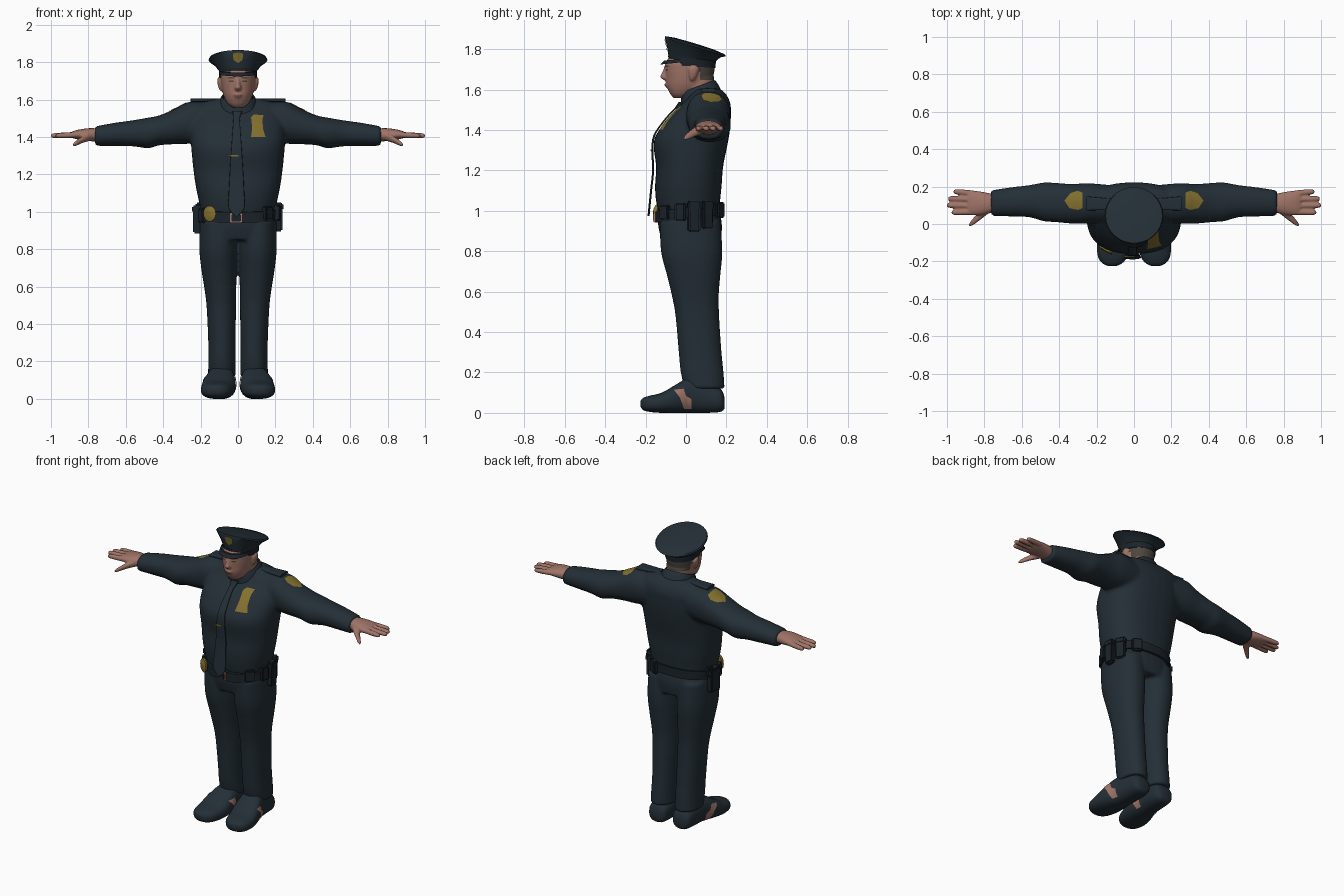
import bpy, bmesh
from math import sin, cos, pi, radians, copysign
from mathutils import Vector, Matrix
from mathutils.bvhtree import BVHTree

if "Cube" in bpy.data.objects:
    bpy.data.objects.remove(bpy.data.objects["Cube"])


def material(name, r, g, b):
    m = bpy.data.materials.new(name)
    m.diffuse_color = (r, g, b, 1)
    m.use_nodes = True
    m.node_tree.nodes["Principled BSDF"].inputs["Base Color"].default_value = m.diffuse_color
    return m


NAVY = material("navy cloth", 0.017, 0.028, 0.037)
DARK = material("dark leather", 0.011, 0.017, 0.023)
GOLD = material("gold", 0.23, 0.165, 0.028)
SKIN = material("skin", 0.35, 0.175, 0.135)
HAIR = material("grey hair", 0.075, 0.06, 0.05)
LIP = material("lips", 0.22, 0.09, 0.07)


# Ring = centre, half-axis U, half-axis V
def Z(z, cx, cy, rx, ry, tilt=0):
    t = radians(tilt)
    return (cx, cy, z, rx, 0, 0, 0, ry * cos(t), -ry * sin(t))


def X(x, cy, cz, ry, rz):
    return (x, cy, cz, 0, ry, 0, 0, 0, rz)


def Y(y, cx, rx, z0, z1):
    return (cx, y, (z0 + z1) / 2, rx, 0, 0, 0, 0, (z1 - z0) / 2)


def spline(rows, steps):
    out = []
    for i in range(len(rows) - 1):
        a, b, c, d = (rows[max(0, min(len(rows) - 1, i + k))] for k in (-1, 0, 1, 2))
        for k in range(steps):
            t = k / steps
            out.append([q + 0.5 * t * (r - p + t * (2 * p - 5 * q + 4 * r - s + t * (3 * (q - r) + s - p)))
                        for p, q, r, s in zip(a, b, c, d)])
    return out + [rows[-1]]


def loft(bm, rings, e=2.2, steps=4, n=32, cap=True):
    loops = []
    for r in spline(rings, steps) if steps > 1 else rings:
        c, u, v = Vector(r[:3]), Vector(r[3:6]), Vector(r[6:])
        loop = []
        for i in range(n):
            a = 2 * pi * i / n
            p, q = (copysign(abs(f) ** (2 / e), f) for f in (cos(a), sin(a)))
            loop.append(bm.verts.new(c + u * p + v * q))
        loops.append(loop)
    for a, b in zip(loops, loops[1:]):
        for i in range(n):
            bm.faces.new((a[i], a[(i + 1) % n], b[(i + 1) % n], b[i]))
    if cap:
        bm.faces.new(loops[0])
        bm.faces.new(loops[-1])


def finish(bm, name, mats, voxel=0, relax=3, thick=0, angle=40):
    """Make an object; voxel > 0 fuses its overlapping lofts into one skin."""
    bmesh.ops.recalc_face_normals(bm, faces=bm.faces)
    me = bpy.data.meshes.new(name)
    bm.to_mesh(me)
    bm.free()
    ob = bpy.data.objects.new(name, me)
    bpy.context.collection.objects.link(ob)
    if voxel:
        m = ob.modifiers.new("fuse", "REMESH")
        m.mode, m.voxel_size = "VOXEL", voxel
        s = ob.modifiers.new("relax", "SMOOTH")
        s.iterations = relax
    if thick:
        ob.modifiers.new("thickness", "SOLIDIFY").thickness = thick
    if voxel or thick:
        ev = ob.evaluated_get(bpy.context.evaluated_depsgraph_get())
        me = bpy.data.meshes.new_from_object(ev)
        ob.modifiers.clear()
        ob.data = me
    me.materials.clear()
    for m in mats:
        me.materials.append(m)
    bpy.ops.object.select_all(action="DESELECT")
    bpy.context.view_layer.objects.active = ob
    ob.select_set(True)
    bpy.ops.object.shade_smooth_by_angle(angle=radians(180 if voxel else angle))
    return ob


def part(name, mat, rings, voxel=0, thick=0, **kw):
    bm = bmesh.new()
    loft(bm, rings, **kw)
    return finish(bm, name, [mat], voxel, thick=thick)


def tree(ob):
    return BVHTree.FromPolygons([v.co for v in ob.data.vertices], [p.vertices for p in ob.data.polygons])


def patch(name, mat, target, outline, place, ray, lift=0.004):
    """Thin plate whose 2D outline is projected along ray onto the target."""
    bvh, ray, bm = tree(target), Vector(ray), bmesh.new()
    k = len(outline)
    mid = Vector((sum(p[0] for p in outline) / k, sum(p[1] for p in outline) / k))
    edge = [Vector(outline[i]).lerp(Vector(outline[(i + 1) % k]), j / 3) for i in range(k) for j in range(3)]

    def drop(p):
        o = Vector(place(*p))
        hit = bvh.ray_cast(o, ray)
        if hit[0] is None:
            h0 = bvh.ray_cast(Vector(place(*mid)), ray)
            hit = bvh.find_nearest(o + ray * (h0[3] or 1))
        return bm.verts.new(hit[0] - ray * lift)
    loops = [[drop(mid.lerp(p, f)) for p in edge] for f in (0.02, 0.35, 0.7, 1)]
    bm.faces.new(loops[0])
    for a, b in zip(loops, loops[1:]):
        for i in range(len(edge)):
            j = (i + 1) % len(edge)
            bm.faces.new((a[i], a[j], b[j], b[i]))
    return finish(bm, name, [mat])


def oval(cx, cz, rx, rz, n=10):
    return [(cx + rx * cos(2 * pi * i / n), cz + rz * sin(2 * pi * i / n)) for i in range(n)]


def front(a, b):
    return (a, -1, b)


def box(name, mat, loc, size, turn=0, bevel=0.008):
    bm = bmesh.new()
    bmesh.ops.create_cube(bm, size=1, matrix=Matrix.Translation(loc) @ Matrix.Rotation(turn, 4, "Z")
                          @ Matrix.Diagonal((*size, 1)))
    bmesh.ops.bevel(bm, geom=bm.edges[:], offset=bevel, segments=2, affect="EDGES")
    return finish(bm, name, [mat])


# Shirt: torso and both sleeves fused
bm = bmesh.new()
loft(bm, [Z(0.99, 0, .013, .195, .15), Z(1.06, 0, .01, .21, .16), Z(1.13, 0, .012, .225, .165),
          Z(1.22, 0, .018, .238, .166), Z(1.34, 0, .024, .25, .184), Z(1.42, 0, .05, .255, .17),
          Z(1.48, 0, .075, .25, .147), Z(1.53, 0, .1, .24, .12), Z(1.575, 0, .11, .215, .09),
          Z(1.605, 0, .11, .13, .06)], e=2.4)
for s in (-1, 1):
    loft(bm, [X(s * .14, .11, 1.48, .1, .1), X(s * .25, .11, 1.478, .108, .113), X(s * .33, .108, 1.458, .106, .096),
              X(s * .42, .115, 1.436, .105, .08), X(s * .48, .118, 1.422, .104, .082), X(s * .56, .122, 1.42, .086, .07),
              X(s * .66, .118, 1.414, .078, .062), X(s * .765, .112, 1.405, .068, .052)])
shirt = finish(bm, "shirt", [NAVY], 0.011, 5)

# Trousers: hips and legs fused
bm = bmesh.new()
loft(bm, [Z(1.02, 0, .013, .195, .148), Z(.93, 0, .02, .207, .158), Z(.85, 0, .026, .2, .145)], e=2.4)
for s in (-1, 1):
    loft(bm, [Z(.95, s * .105, .02, .1, .15), Z(.8, s * .105, .028, .102, .152), Z(.68, s * .1, .038, .094, .132),
              Z(.58, s * .094, .046, .084, .116), Z(.48, s * .089, .056, .078, .108), Z(.3, s * .086, .07, .073, .106),
              Z(.2, s * .086, .08, .073, .106), Z(.12, s * .086, .092, .074, .099)])
finish(bm, "trousers", [NAVY], 0.009, 4)

# Shoes with bare side patches
for s in (-1, 1):
    side = "left" if s > 0 else "right"
    shoe = part(side + "_shoe", NAVY, [
        Y(.19, s * .085, .035, .02, .08), Y(.17, s * .085, .06, .005, .12), Y(.1, s * .085, .068, 0, .15),
        Y(.02, s * .09, .074, 0, .175), Y(-.05, s * .1, .088, 0, .14), Y(-.12, s * .11, .088, 0, .1),
        Y(-.18, s * .115, .076, .005, .085), Y(-.212, s * .116, .05, .014, .074), Y(-.225, s * .116, .02, .03, .06)],
        e=2.5)
    for d in (-1, 1):
        patch(side + "_ankle_patch", SKIN, shoe,
              [(-.06, .115), (-.012, .12), (.0, .085), (.027, .068), (.027, .02), (-.01, .02), (-.03, .075)],
              lambda a, b: (d, a, b), (-d, 0, 0))

# Hands
for s in (-1, 1):
    bm = bmesh.new()
    loft(bm, [X(s * .74, .112, 1.41, .045, .036), X(s * .8, .11, 1.413, .06, .034),
              X(s * .86, .112, 1.413, .066, .025), X(s * .89, .113, 1.412, .062, .016)])
    for y, y2, tip in ((.163, .172, .965), (.131, .135, .993), (.097, .1, 1.0), (.065, .062, .975)):
        loft(bm, [X(s * .86, y, 1.412, .017, .016), X(s * (tip - .02), y2, 1.408, .0145, .0135),
                  X(s * tip, y2, 1.406, .007, .007)], e=2, n=12)
    loft(bm, [X(s * .78, .085, 1.41, .03, .028), X(s * .83, .04, 1.387, .024, .019),
              X(s * .865, .008, 1.367, .017, .014), X(s * .882, -.005, 1.357, .007, .007)], e=2, n=14)
    finish(bm, "left_hand" if s > 0 else "right_hand", [SKIN], 0.0055, 2)

# Head: skull, neck, nose, ears; hair coloured by position
bm = bmesh.new()
loft(bm, [Z(1.558, 0, -.025, .03, .035), Z(1.58, 0, -.015, .056, .064), Z(1.62, 0, .01, .077, .106),
          Z(1.66, 0, .017, .087, .116), Z(1.7, 0, .02, .092, .122), Z(1.74, 0, .022, .092, .12),
          Z(1.8, 0, .035, .065, .085)])
loft(bm, [Z(1.48, 0, .075, .08, .075), Z(1.56, 0, .065, .075, .073), Z(1.66, 0, .06, .078, .08)])
loft(bm, [Z(1.72, 0, -.095, .008, .01), Z(1.68, 0, -.1, .013, .021), Z(1.663, 0, -.1, .019, .029),
          Z(1.648, 0, -.095, .015, .015)], n=16)
loft(bm, [Z(1.635, 0, -.085, .02, .015), Z(1.622, 0, -.085, .026, .021), Z(1.607, 0, -.08, .018, .014)], n=16)
for s in (-1, 1):
    loft(bm, [Z(1.645, s * .09, .03, .006, .008), Z(1.67, s * .094, .034, .012, .02),
              Z(1.705, s * .097, .037, .014, .026), Z(1.722, s * .095, .036, .007, .012)], n=16)
head = finish(bm, "head", [SKIN, HAIR], 0.006, 3)
for p in head.data.polygons:
    c = p.center
    if c.z > 1.648 and c.y > 0.07 or c.z > 1.69 and c.y > 0.055 and abs(c.x) < .093:
        p.material_index = 1
for s in (-1, 1):
    patch("eye", HAIR, head, oval(s * .036, 1.698, .014, .005), front, (0, 1, 0), .002)
    patch("eyebrow", HAIR, head, oval(s * .037, 1.716, .022, .004), front, (0, 1, 0), .002)
patch("mouth", LIP, head, oval(0, 1.622, .026, .006), front, (0, 1, 0), .002)

# Peaked cap
part("cap_band", DARK, [Z(1.715, 0, .03, .1, .116, 4), Z(1.757, 0, .03, .103, .119, 6)], steps=1, e=2)
crown = part("cap_crown", NAVY, [
    Z(1.752, 0, .03, .101, .117, 6), Z(1.785, 0, .038, .125, .134, 11), Z(1.812, 0, .046, .157, .158, 17),
    Z(1.82, 0, .045, .152, .154, 17), Z(1.827, 0, .044, .1, .1, 17), Z(1.829, 0, .044, .02, .02, 17)], steps=1, e=2)
part("cap_visor", DARK, [Z(1.737, 0, -.008, .1, .12, -6), Z(1.752, 0, -.003, .099, .105, -4)], steps=1, e=2)
patch("cap_badge", GOLD, crown, [(-.028, 1.845), (0, 1.853), (.028, 1.845), (.024, 1.812), (0, 1.795), (-.024, 1.812)],
      front, (0, 1, 0))

# Collar and epaulettes
part("collar", NAVY, [Z(1.555, 0, .075, .112, .108, -20), Z(1.6, 0, .066, .096, .095, -20),
                      Z(1.618, 0, .063, .085, .085, -20)], steps=2, cap=False, thick=.008)
for s in (-1, 1):
    part("epaulette", NAVY, [X(s * .1, .105, 1.598, .028, .009), X(s * .19, .108, 1.597, .034, .009),
                             X(s * .255, .11, 1.596, .038, .009)], e=4)
    patch("shoulder_patch", GOLD, shirt, [(s * x, y) for x, y in
          ((.275, .085), (.3, .075), (.345, .085), (.372, .125), (.34, .165), (.3, .178), (.275, .168))],
          lambda a, b: (a, b, 3), (0, 0, -1))
patch("chest_badge", GOLD, shirt, [(.07, 1.505), (.085, 1.52), (.137, 1.518), (.13, 1.49), (.135, 1.44), (.147, 1.4),
                                   (.07, 1.4), (.076, 1.45)], front, (0, 1, 0))

# Tie hangs over the chest, with knot and clip
bvh, rows = tree(shirt), []
for z, w in ((1.525, .016), (1.48, .018), (1.43, .022), (1.37, .026), (1.3, .031), (1.2, .037), (1.1, .042),
             (1.03, .045), (1.0, .03), (.975, .004)):
    y = bvh.ray_cast(Vector((0, -1, z)), Vector((0, 1, 0)))[0].y if z > 1.02 else 0
    rows.append(Z(z, -.008, min(y - .008, -.153 - .1 * (1.3 - z)) if z < 1.32 else y - .008, w, .005))
part("tie", NAVY, rows, e=4, n=16)
part("tie_knot", NAVY, [Z(1.54, -.004, rows[0][1] + .012, .027, .014), Z(1.505, -.006, rows[0][1] - .012, .016, .014)],
     e=3, steps=1, n=16)
box("tie_clip", GOLD, (-.025, rows[4][1] - .006, 1.3), (.055, .006, .01), 0, .002)

# Belt, buckle and equipment
part("belt", DARK, [Z(.962, 0, .015, .209, .168, -7), Z(1.018, 0, .015, .211, .168, -7)], steps=1, e=2.4, n=48)
box("buckle_frame", SKIN, (-.01, -.154, .968), (.064, .012, .05), 0, .003)
box("buckle_plate", DARK, (-.01, -.158, .968), (.05, .012, .038), 0, .003)
part("belt_badge", GOLD, [(-.152, y, .99, .034 * f, -.02 * f, 0, 0, 0, .042 * f)
                          for y, f in ((-.125, 1), (-.142, 1), (-.147, .8))], steps=1, e=2, n=20)
for name, deg, w, h, d, top in (
        ("small_pouch", -42, .06, .075, .035, 1.03), ("front_pouch", -14, .055, .09, .035, 1.04),
        ("radio_pouch", 8, .06, .155, .045, 1.05), ("magazine_pouch", 30, .06, .14, .04, 1.05),
        ("back_pouch", 58, .065, .08, .035, 1.045), ("holster", 176, .085, .15, .05, 1.035),
        ("holster_grip", 166, .04, .07, .035, 1.05), ("side_pouch", 208, .06, .08, .035, 1.02)):
    a = radians(deg)
    x, y = .214 * cos(a), .015 + .175 * sin(a)
    box(name, DARK, (x, y, top - h / 2), (d, w, h), a)
    if h > .1:
        box(name + "_flap", DARK, (x, y, top - .022), (d + .01, w + .006, .04), a)
